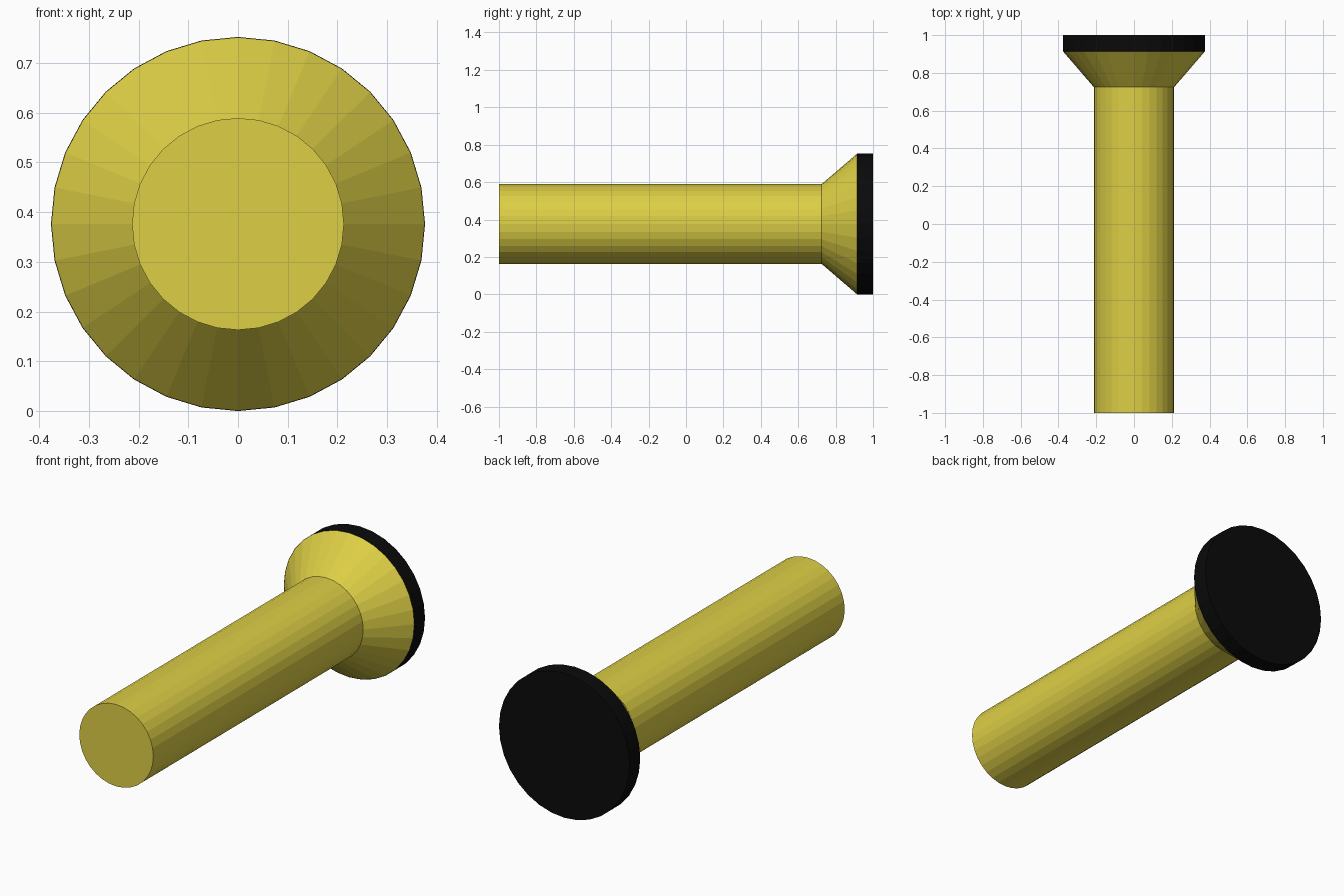
import bpy, bmesh
from math import sin, cos, tau

if "Cube" in bpy.data.objects:
    bpy.data.objects.remove(bpy.data.objects["Cube"])

SIDES = 32
CENTRE_Z = 0.376


def material(name, colour):
    m = bpy.data.materials.new(name)
    m.diffuse_color = colour
    m.use_nodes = True
    m.node_tree.nodes["Principled BSDF"].inputs["Base Color"].default_value = m.diffuse_color
    return m


def lathe(name, profile, mat):
    """Closed, flat-shaded solid turned about the y direction from (y, radius) points."""
    bm = bmesh.new()
    rings = [[bm.verts.new((r * sin(tau * i / SIDES), y, CENTRE_Z + r * cos(tau * i / SIDES)))
              for i in range(SIDES)] for y, r in profile]
    for a, b in zip(rings, rings[1:]):
        for i in range(SIDES):
            j = (i + 1) % SIDES
            bm.faces.new((a[i], a[j], b[j], b[i]))
    bm.faces.new(rings[0])
    bm.faces.new(rings[-1])
    bmesh.ops.recalc_face_normals(bm, faces=bm.faces)
    mesh = bpy.data.meshes.new(name)
    bm.to_mesh(mesh)
    bm.free()
    mesh.materials.append(mat)
    obj = bpy.data.objects.new(name, mesh)
    bpy.context.collection.objects.link(obj)
    return obj


yellow = material("yellow", (0.72, 0.62, 0.06, 1))
black = material("black", (0.003, 0.003, 0.003, 1))

# Straight barrel flaring into the conical head
lathe("barrel_and_head", [(-1, 0.213), (0.725, 0.213), (0.913, 0.375)], yellow)
# Dark disc closing the wide end
lathe("end_disc", [(0.913, 0.376), (1, 0.376)], black)
